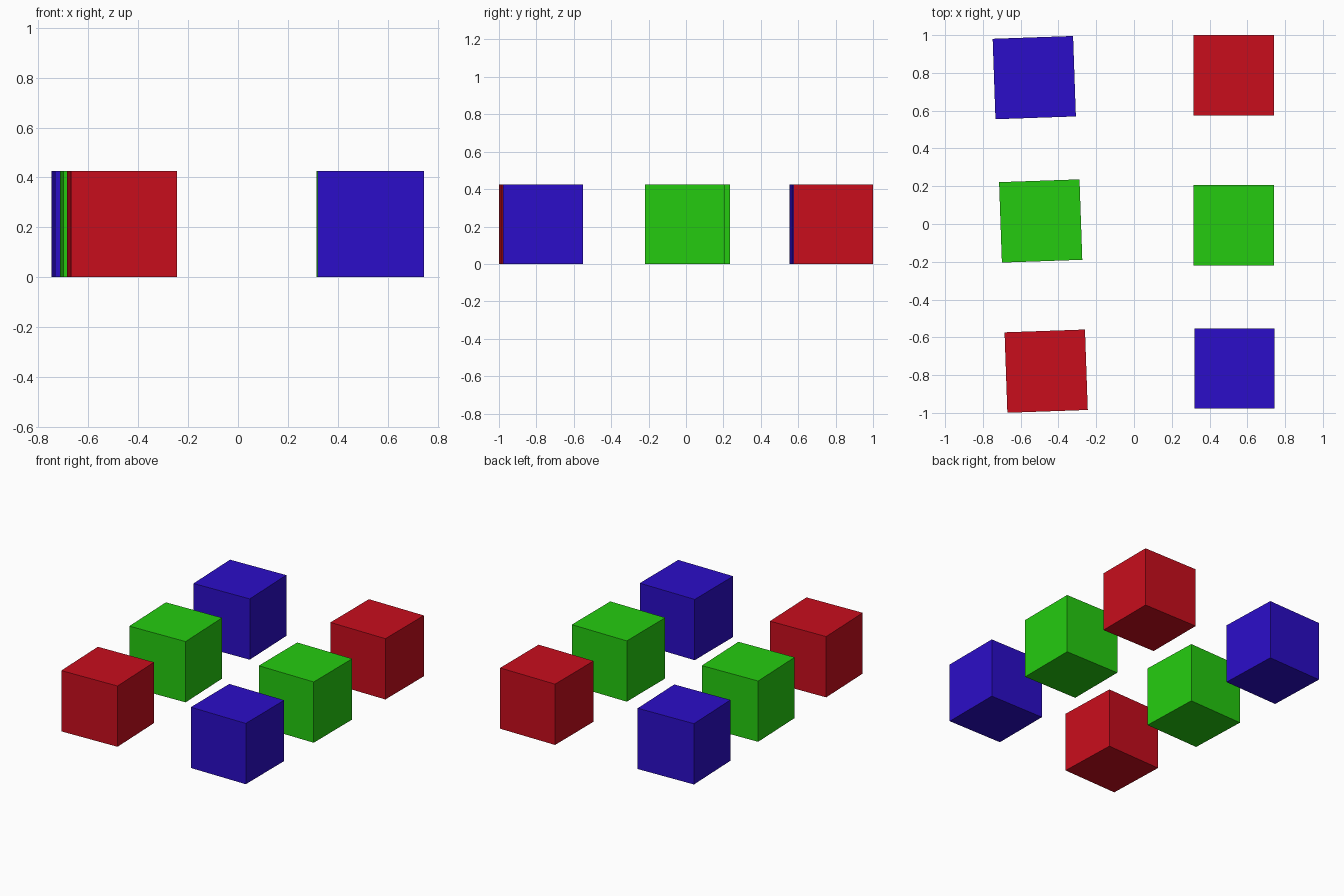
import bpy
from math import radians

if "Cube" in bpy.data.objects:
    bpy.data.objects.remove(bpy.data.objects["Cube"])

SIZE = 0.426


def material(name, rgb):
    mat = bpy.data.materials.new(name)
    mat.diffuse_color = (*rgb, 1)
    mat.use_nodes = True
    mat.node_tree.nodes["Principled BSDF"].inputs["Base Color"].default_value = mat.diffuse_color
    return mat


COLORS = {
    "red": material("red", (0.58, 0.004, 0.012)),
    "green": material("green", (0.018, 0.6, 0.005)),
    "blue": material("blue", (0.024, 0.004, 0.58)),
}


def block(name, color, x, y, turn):
    bpy.ops.mesh.primitive_cube_add(size=SIZE, location=(x, y, SIZE / 2),
                                    rotation=(0, 0, radians(turn)))
    obj = bpy.context.object
    obj.name = name
    obj.data.materials.append(COLORS[color])


# Straight row on the right, slightly turned row on the left
rows = {
    "right": (0, [("red", 0.528, 0.787), ("green", 0.528, -0.007), ("blue", 0.532, -0.765)]),
    "left": (2.0, [("blue", -0.528, 0.775), ("green", -0.494, 0.016), ("red", -0.465, -0.779)]),
}
for side, (turn, blocks) in rows.items():
    for color, x, y in blocks:
        block(f"{side}_{color}_block", color, x, y, turn)
